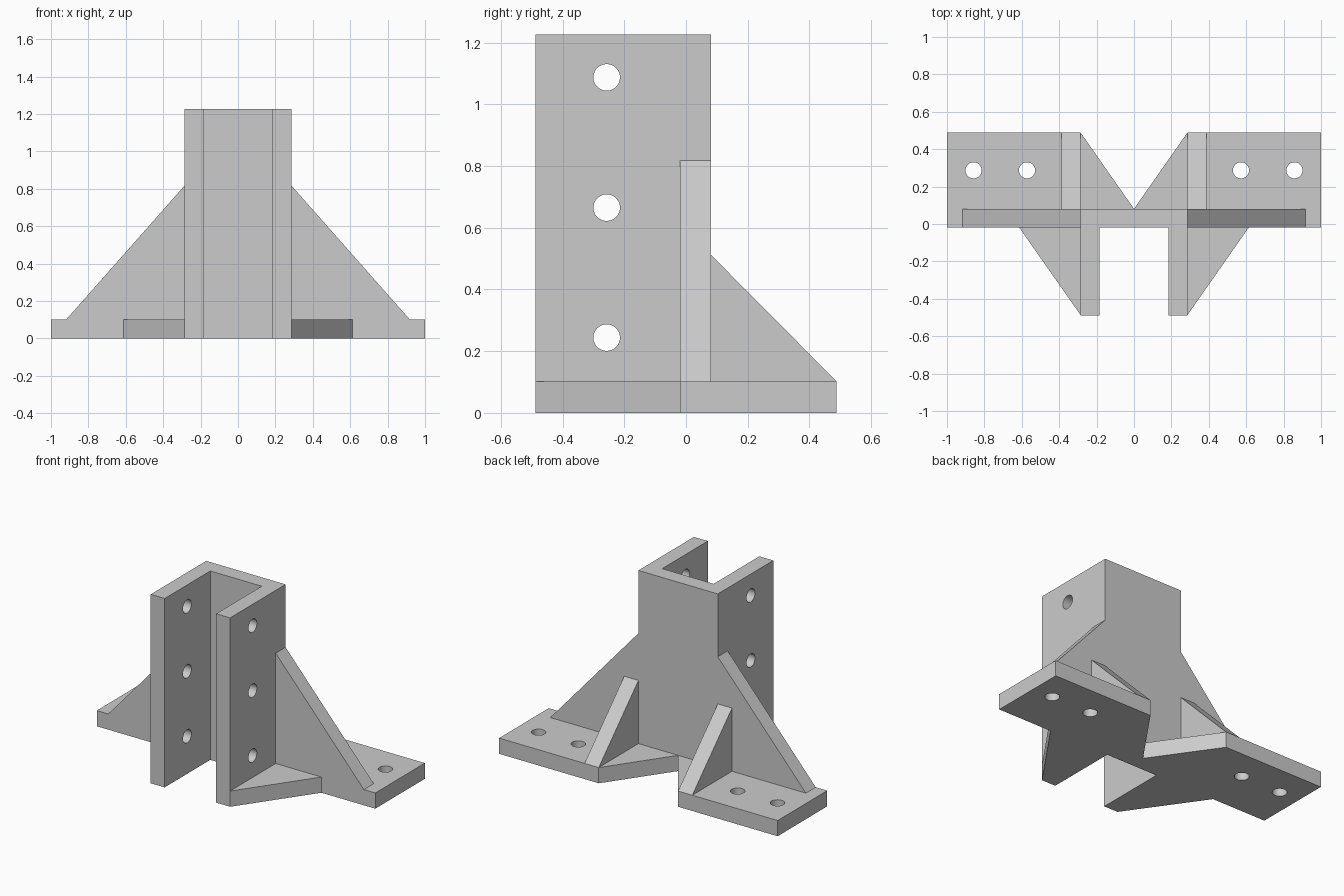
import bpy, bmesh, math
from mathutils import Vector, Matrix

cube = bpy.data.objects.get("Cube")
if cube:
    bpy.data.objects.remove(cube, do_unlink=True)

# Shared dimensions
HALF_Y = 0.488                    # half depth
OUT, INN = 0.285, 0.185           # channel wall outer and inner x
WEB_F, WEB_B = -0.02, 0.081       # channel back wall, front and rear y
BASE, TOP = 0.102, 1.226          # base thickness, overall height

grey = bpy.data.materials.new("plain_grey")
grey.use_nodes = True
colour = (0.6, 0.6, 0.6, 1)
grey.diffuse_color = colour
grey.node_tree.nodes["Principled BSDF"].inputs["Base Color"].default_value = colour


def finish(name, bm):
    bmesh.ops.recalc_face_normals(bm, faces=bm.faces[:])
    mesh = bpy.data.meshes.new(name)
    bm.to_mesh(mesh)
    bm.free()
    mesh.materials.append(grey)
    obj = bpy.data.objects.new(name, mesh)
    bpy.context.collection.objects.link(obj)
    return obj


def prism(name, points, place, travel):
    """Extrude a 2D outline; place maps its two coordinates into space."""
    bm = bmesh.new()
    face = bm.faces.new([bm.verts.new(place(a, b)) for a, b in points])
    moved = bmesh.ops.extrude_face_region(bm, geom=[face])["geom"]
    verts = [v for v in moved if isinstance(v, bmesh.types.BMVert)]
    bmesh.ops.translate(bm, verts=verts, vec=Vector(travel))
    return finish(name, bm)


def mirrored(half):
    """Close a half outline across x = 0; its ends lie on the axis."""
    return half + [(-x, y) for x, y in reversed(half) if x]


def drill(obj, centres, radius, length, turn):
    """Cut round through-holes along one direction."""
    bm = bmesh.new()
    for c in centres:
        bmesh.ops.create_cone(bm, cap_ends=True, segments=48, radius1=radius,
                              radius2=radius, depth=length,
                              matrix=Matrix.Translation(c) @ turn)
    cutter = finish("hole_cutter", bm)
    cutter.hide_render = True
    mod = obj.modifiers.new("holes", 'BOOLEAN')
    mod.operation, mod.solver, mod.object = 'DIFFERENCE', 'EXACT', cutter
    bpy.context.view_layer.objects.active = obj
    bpy.ops.object.modifier_apply(modifier=mod.name)
    bpy.data.objects.remove(cutter, do_unlink=True)


# Base plate with rear notch, front slot and triangular front toes
base = prism("base_plate", mirrored([
    (0, WEB_B), (OUT, HALF_Y), (1, HALF_Y), (1, WEB_F), (0.613, WEB_F),
    (OUT, -HALF_Y), (INN, -HALF_Y), (INN, WEB_F), (0, WEB_F)]),
    lambda x, y: (x, y, 0), (0, 0, BASE))
drill(base, [(s * x, 0.287, 0) for s in (-1, 1) for x in (0.572, 0.858)],
      0.043, 1, Matrix())

# Upright channel, open to the front
channel = prism("upright_channel", mirrored([
    (0, WEB_B), (OUT, WEB_B), (OUT, -HALF_Y), (INN, -HALF_Y),
    (INN, WEB_F), (0, WEB_F)]),
    lambda x, y: (x, y, BASE), (0, 0, TOP - BASE))
drill(channel, [(0, -0.257, z) for z in (0.244, 0.665, 1.087)],
      0.043, 1, Matrix.Rotation(math.pi / 2, 4, 'Y'))

parts = [base, channel]
for side, s in (("left", 1), ("right", -1)):
    # Sloping side brace in line with the channel's back wall
    parts.append(prism(side + "_side_brace",
                       [(OUT, BASE), (0.918, BASE), (OUT, 0.818)],
                       lambda x, z: (s * x, WEB_F, z), (0, WEB_B - WEB_F, 0)))
    # Triangular rear rib standing on the base
    parts.append(prism(side + "_rear_rib",
                       [(WEB_B, BASE), (HALF_Y, BASE), (WEB_B, 0.512)],
                       lambda y, z: (s * OUT, y, z), (s * 0.102, 0, 0)))

# Smooth the hole walls, keep every other edge crisp
bpy.ops.object.select_all(action='DESELECT')
for part in parts:
    part.select_set(True)
bpy.context.view_layer.objects.active = base
bpy.ops.object.shade_smooth_by_angle(angle=math.radians(30))
